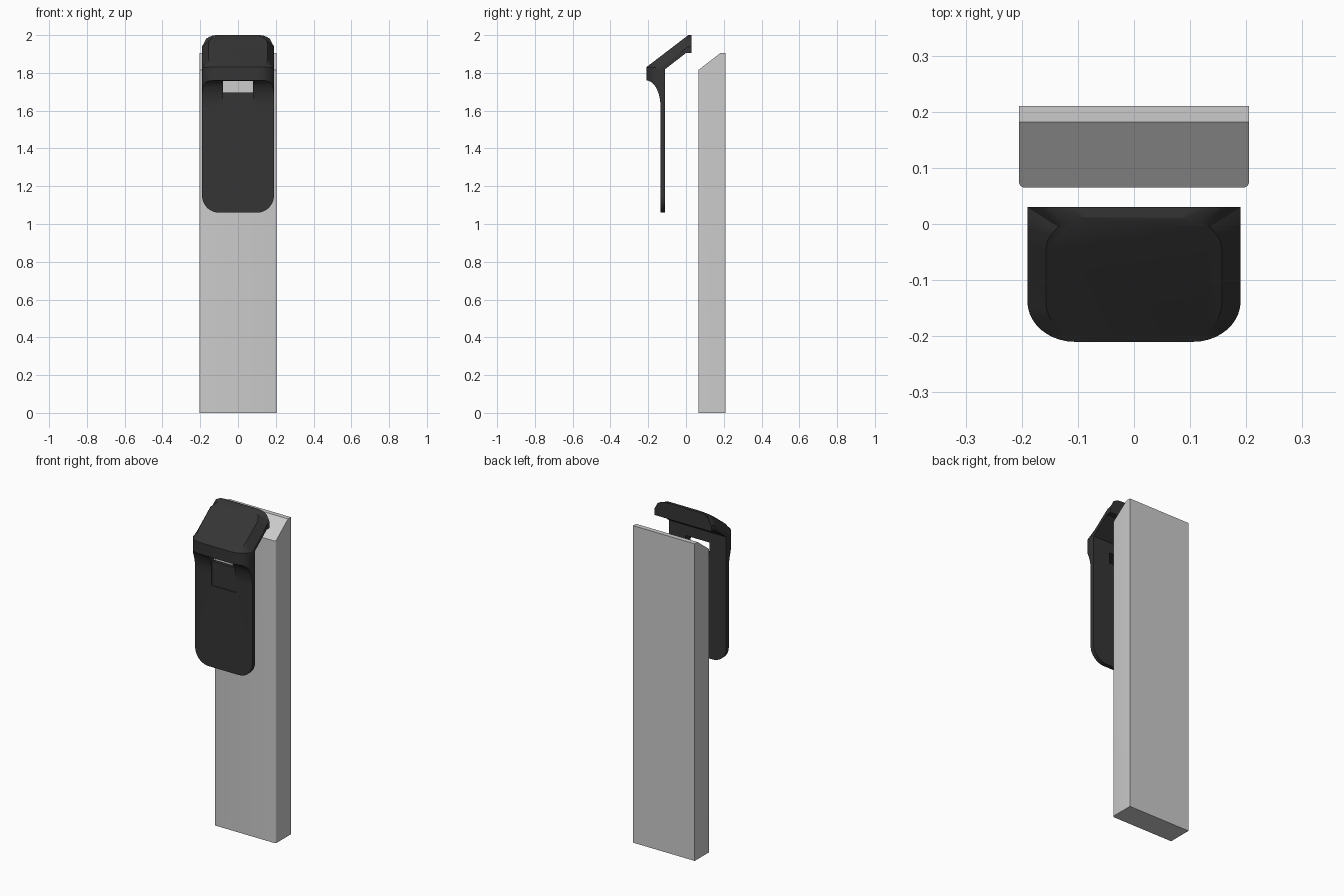
import bpy, bmesh
from math import sin, cos, pi, sqrt

if "Cube" in bpy.data.objects:
    bpy.data.objects.remove(bpy.data.objects["Cube"])

SEG = 10


def mesh_object(name, rings, caps=True):
    """Skin a stack of equal-length closed rings into a solid."""
    bm = bmesh.new()
    rows = [[bm.verts.new(p) for p in ring] for ring in rings]
    n = len(rows[0])
    for a, b in zip(rows, rows[1:]):
        for i in range(n):
            j = (i + 1) % n
            bm.faces.new((a[i], a[j], b[j], b[i]))
    if caps:
        bm.faces.new(rows[0])
        bm.faces.new(rows[-1])
    bmesh.ops.recalc_face_normals(bm, faces=bm.faces)
    me = bpy.data.meshes.new(name)
    bm.to_mesh(me)
    bm.free()
    ob = bpy.data.objects.new(name, me)
    bpy.context.collection.objects.link(ob)
    return ob


def side_prism(name, yz, half):
    return mesh_object(name, [[(x, y, z) for y, z in yz] for x in (-half, half)])


def box(name, x, y0, y1, z0, z1):
    return side_prism(name, [(y0, z0), (y1, z0), (y1, z1), (y0, z1)], x)


def smooth(ob, angle):
    bpy.ops.object.select_all(action='DESELECT')
    ob.select_set(True)
    bpy.context.view_layer.objects.active = ob
    bpy.ops.object.shade_smooth_by_angle(angle=angle)


def boolean(ob, other, op):
    m = ob.modifiers.new(op.title(), 'BOOLEAN')
    m.operation, m.solver, m.object = op, 'EXACT', other
    bpy.context.view_layer.objects.active = ob
    bpy.ops.object.modifier_apply(modifier=m.name)
    bpy.data.objects.remove(other)


def plan_loop(xh, y0, y1, rf, rb, square_back):
    """Plan outline: rounded front corners, rounded or square back ones."""
    pts = []
    for k in range(4):
        sx = 1 if k in (0, 3) else -1
        back = k < 2
        rx, ry = rb if back else rf
        for i in range(SEG + 1):
            a = pi / 2 * (k + i / SEG)
            c, s = cos(a), sin(a)
            if back and square_back:
                m = max(abs(c), abs(s))
                c, s = c / m, s / m
            yc = y1 - ry if back else y0 + ry
            pts.append((sx * (xh - rx) + rx * c, yc + ry * s))
    return pts


def slope(y):
    return min(2.0, 1.83 + 0.17 * (y + 0.21) / 0.222)


def drop(x):
    t = min(1, max(0, (abs(x) - 0.11) / 0.08))
    return 0.06 * (1 - sqrt(1 - t * t))


# Backing block with sloped top edge and softened front corners
block = side_prism("backing_block", [(0.065, 0), (0.21, 0), (0.21, 1.905),
                                     (0.182, 1.905), (0.065, 1.815)], 0.205)
bm = bmesh.new()
bm.from_mesh(block.data)
edges = [e for e in bm.edges if all(abs(v.co.y - 0.065) < 1e-4 for v in e.verts)
         and abs(e.verts[0].co.z - e.verts[1].co.z) > 1]
bmesh.ops.bevel(bm, geom=edges, offset=0.01, segments=4, profile=0.5, affect='EDGES')
bm.to_mesh(block.data)
bm.free()
smooth(block, 0.5)

# Clip body: side profile with hooked head, thin plate and concave gusset
arc = [(-0.21 + 0.075 * cos(a), 1.62 + 0.14 * sin(a))
       for a in (pi / 2 * i / 12 for i in range(13))]
clip = side_prism("clip_body", [(0.1, 2.2), (0.1, 1.905), (0.0, 1.905), (-0.11, 1.82),
                                (-0.11, 1.0), (-0.135, 1.0)] + arc
                  + [(-0.3, 1.76), (-0.3, 2.2)], 0.25)

# Head envelope: rounded plan, sloping top face and bevelled shoulders
outer = plan_loop(0.19, -0.21, 0.03, (0.085, 0.072), (0.08, 0.08), True)
inner = plan_loop(0.157, -0.208, 0.012, (0.075, 0.07), (0.075, 0.06), False)
envelope = mesh_object("head_envelope", [
    [(x, y, 0.9) for x, y in outer],
    [(x, y, slope(y) - drop(x)) for x, y in outer],
    [(x, y, slope(y)) for x, y in inner]])
boolean(clip, envelope, 'INTERSECT')

# Rounded lower corners of the plate
front = [(0.195, 2.2), (-0.195, 2.2)]
for cx, start in ((-0.1, pi), (0.1, 1.5 * pi)):
    for i in range(SEG + 1):
        a = start + pi / 2 * i / SEG
        front.append((cx + 0.0902 * cos(a), 1.15 + 0.09 * sin(a)))
front.insert(2, (-0.195, 1.16))
front.append((0.195, 1.16))
boolean(clip, mesh_object("plate_outline", [[(x, y, z) for x, z in front]
                                            for y in (-0.4, 0.2)]), 'INTERSECT')

# Central channel between the gussets, and the slot through the plate
boolean(clip, box("channel", 0.08, -0.4, -0.131, 1.55, 1.758), 'DIFFERENCE')
boolean(clip, box("slot", 0.0795, -0.4, 0.0, 1.695, 1.757), 'DIFFERENCE')
smooth(clip, 0.5)

# Dark finish on the clip
dark = bpy.data.materials.new("dark_plastic")
dark.diffuse_color = (0.035, 0.035, 0.035, 1)
dark.use_nodes = True
dark.node_tree.nodes["Principled BSDF"].inputs["Base Color"].default_value = dark.diffuse_color
clip.data.materials.clear()
clip.data.materials.append(dark)
for p in clip.data.polygons:
    p.material_index = 0
